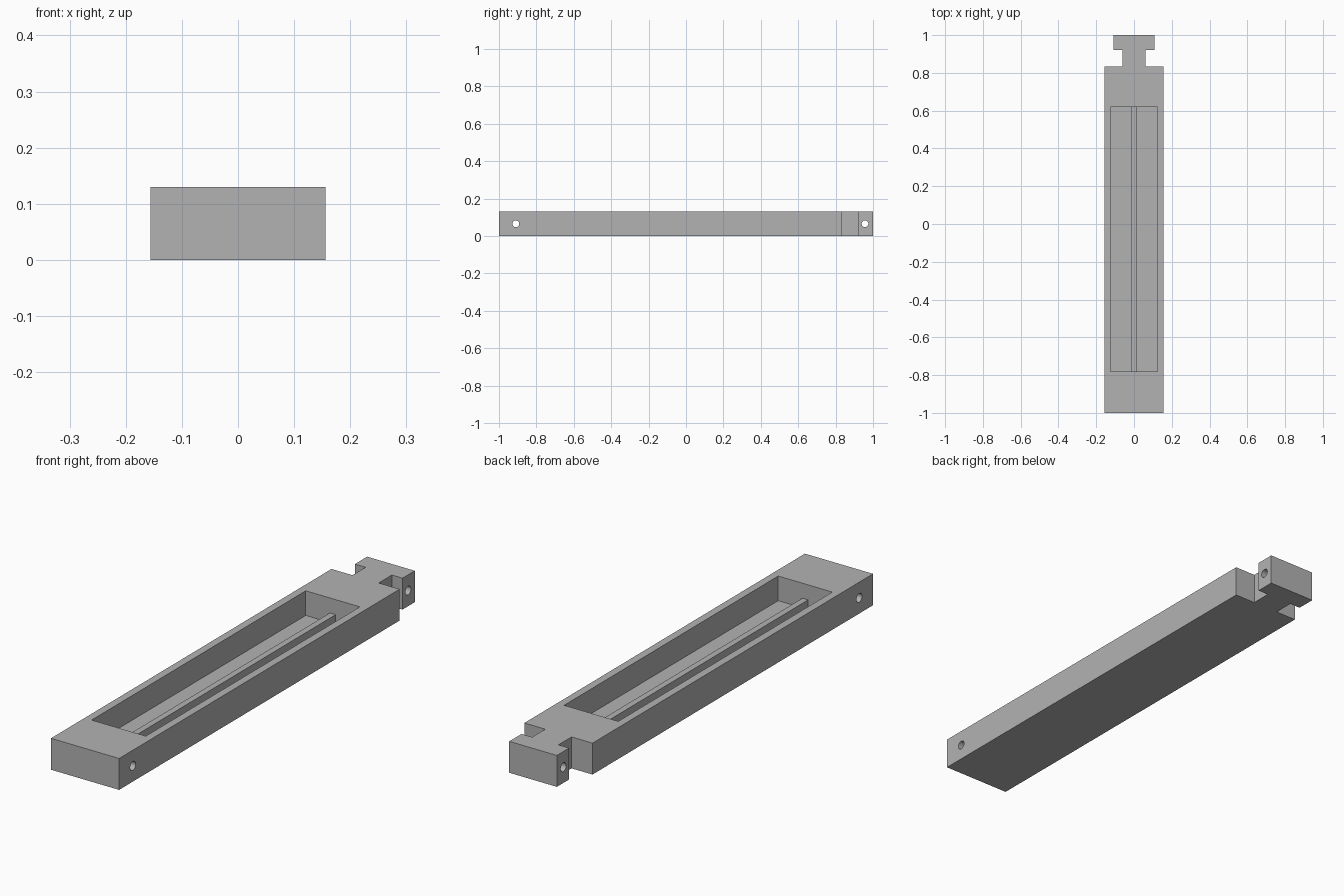
import bpy
import bmesh
from math import radians
from mathutils import Matrix, Vector

cube = bpy.data.objects.get("Cube")
if cube:
    bpy.data.objects.remove(cube, do_unlink=True)

HEIGHT = 0.13
HALF_WIDTH = 0.156

grey = bpy.data.materials.new("plain grey")
grey.use_nodes = True
colour = (0.45, 0.45, 0.45, 1)
grey.diffuse_color = colour
grey.node_tree.nodes["Principled BSDF"].inputs["Base Color"].default_value = colour


def make_object(name, bm):
    bmesh.ops.recalc_face_normals(bm, faces=bm.faces)
    mesh = bpy.data.meshes.new(name)
    bm.to_mesh(mesh)
    bm.free()
    mesh.materials.append(grey)
    obj = bpy.data.objects.new(name, mesh)
    bpy.context.collection.objects.link(obj)
    return obj


def prism(name, half, place, direction):
    """Mirror half a profile across x = 0 and extrude it."""
    points = half + [(-x, v) for x, v in reversed(half)]
    bm = bmesh.new()
    face = bm.faces.new([bm.verts.new(place(*p)) for p in points])
    result = bmesh.ops.extrude_face_region(bm, geom=[face])
    moved = [v for v in result["geom"] if isinstance(v, bmesh.types.BMVert)]
    bmesh.ops.translate(bm, verts=moved, vec=Vector(direction))
    return make_object(name, bm)


def cut(target, cutter):
    mod = target.modifiers.new("cut", 'BOOLEAN')
    mod.operation = 'DIFFERENCE'
    mod.solver = 'EXACT'
    mod.object = cutter
    bpy.context.view_layer.objects.active = target
    bpy.ops.object.modifier_apply(modifier=mod.name)
    bpy.data.objects.remove(cutter, do_unlink=True)


# Long body with a T-shaped coupling at the back
outline = [(HALF_WIDTH, -1), (HALF_WIDTH, 0.834), (0.06, 0.834),
           (0.06, 0.92), (0.109, 0.92), (0.109, 1)]
body = prism("tray_body", outline, lambda x, y: (x, y, 0), (0, 0, HEIGHT))

# Open pocket, leaving a low rib along the middle of its floor
channel = [(0.013, 0.068), (0.013, 0.028), (0.124, 0.028), (0.124, 0.2)]
pocket = prism("pocket_cutter", channel, lambda x, z: (x, -0.78, z), (0, 1.4, 0))
cut(body, pocket)

# Cross holes through the front end and the coupling
for y in (-0.91, 0.957):
    bm = bmesh.new()
    turn = Matrix.Translation((0, y, HEIGHT / 2)) @ Matrix.Rotation(radians(90), 4, 'Y')
    bmesh.ops.create_cone(bm, cap_ends=True, segments=32, radius1=0.018,
                          radius2=0.018, depth=0.5, matrix=turn)
    cut(body, make_object("hole_cutter", bm))

bpy.ops.object.select_all(action='DESELECT')
body.select_set(True)
bpy.context.view_layer.objects.active = body
bpy.ops.object.shade_smooth_by_angle(angle=radians(30))
